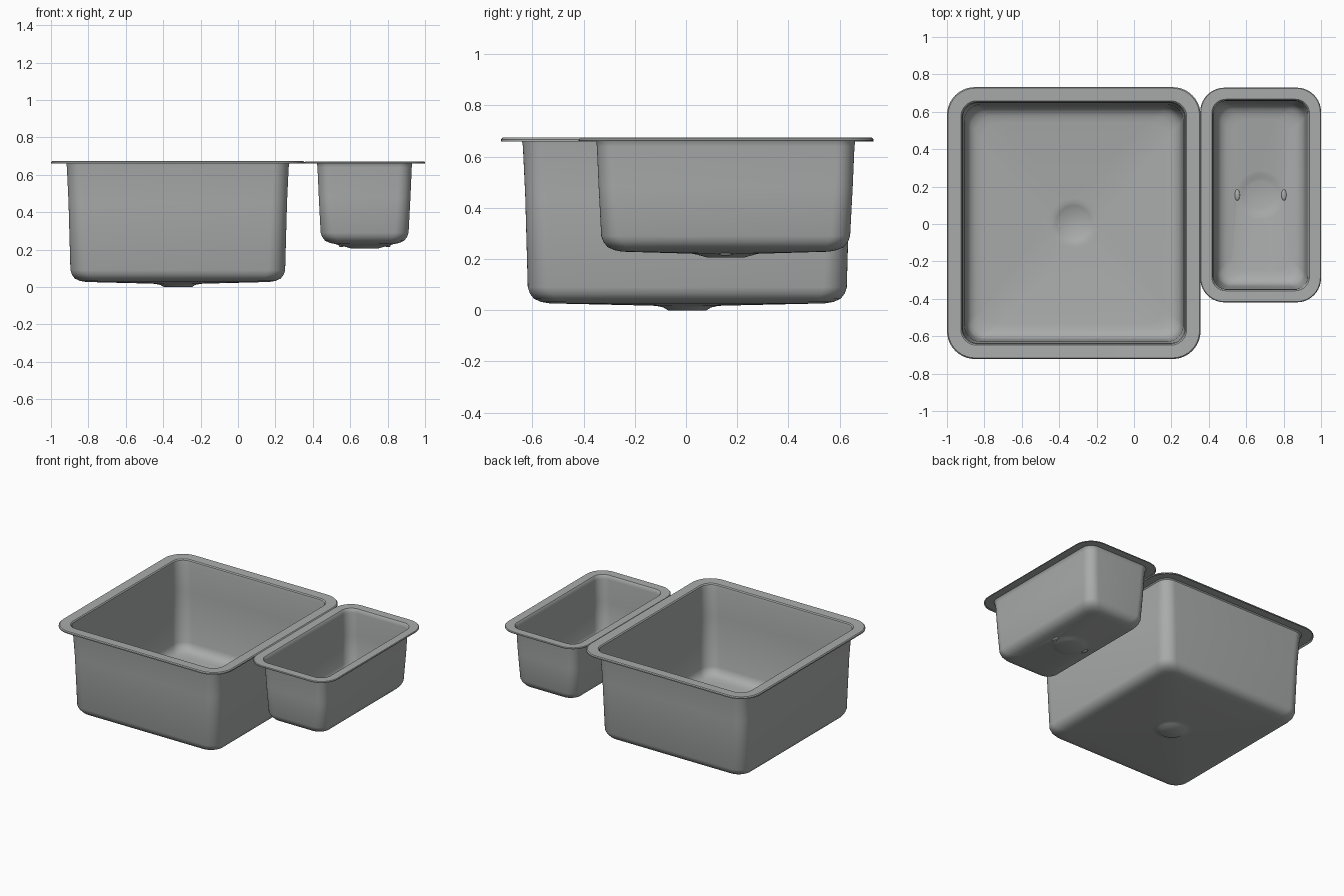
import bpy, bmesh
from math import sin, cos, pi, radians

cube = bpy.data.objects.get("Cube")
if cube:
    bpy.data.objects.remove(cube)

steel = bpy.data.materials.new("brushed_steel_grey")
steel.use_nodes = True
colour = (0.40, 0.41, 0.41, 1)
steel.diffuse_color = colour
steel.node_tree.nodes["Principled BSDF"].inputs["Base Color"].default_value = colour


def finish(bm, name):
    mesh = bpy.data.meshes.new(name)
    bm.to_mesh(mesh)
    bm.free()
    mesh.materials.append(steel)
    obj = bpy.data.objects.new(name, mesh)
    bpy.context.collection.objects.link(obj)
    bpy.ops.object.select_all(action="DESELECT")
    bpy.context.view_layer.objects.active = obj
    obj.select_set(True)
    bpy.ops.object.shade_smooth_by_angle(angle=radians(35))
    return obj


def ring(bm, centre, hx, hy, r, z, steps=10):
    """Rounded rectangle; a circle when r equals both half sizes."""
    verts = []
    for q, (sx, sy) in enumerate([(1, 1), (-1, 1), (-1, -1), (1, -1)]):
        for i in range(steps + 1):
            a = (q + i / steps) * pi / 2
            verts.append(bm.verts.new((centre[0] + sx * (hx - r) + r * cos(a),
                                       centre[1] + sy * (hy - r) + r * sin(a), z)))
    return verts


def basin(name, centre, hx, hy, levels, drain):
    """Loft pressed sheet: levels are (inset, corner radius, z), drain is (radius, z)."""
    bm = bmesh.new()
    rings = [ring(bm, centre, hx - d, hy - d, r, z) for d, r, z in levels]
    rings += [ring(bm, centre, r, r, r, z) for r, z in drain]
    for a, b in zip(rings, rings[1:]):
        n = len(a)
        for i in range(n):
            j = (i + 1) % n
            bm.faces.new((a[i], a[j], b[j], b[i]))
    bm.faces.new(rings[-1])
    bmesh.ops.remove_doubles(bm, verts=bm.verts, dist=1e-5)
    bmesh.ops.dissolve_degenerate(bm, edges=bm.edges, dist=1e-5)
    bmesh.ops.recalc_face_normals(bm, faces=bm.faces)
    # Inside of the bowl faces up
    if sum(f.normal.z * f.calc_area() for f in bm.faces) < 0:
        bmesh.ops.reverse_faces(bm, faces=bm.faces)
    return finish(bm, name)


# Large basin with rim, tapered walls, sloped floor and drain recess
basin("large_basin", (-0.322, 0.005), 0.678, 0.727,
      [(0, 0.15, 0.660), (0, 0.15, 0.668), (0.006, 0.145, 0.674),
       (0.074, 0.085, 0.672), (0.081, 0.08, 0.665), (0.085, 0.08, 0.64),
       (0.094, 0.085, 0.45), (0.104, 0.09, 0.09), (0.112, 0.09, 0.066),
       (0.128, 0.09, 0.045), (0.155, 0.09, 0.033), (0.19, 0.09, 0.027)],
      [(0.135, 0.018), (0.115, 0.016), (0.093, 0.011), (0.075, 0.0)])

# Small basin
basin("small_basin", (0.677, 0.155), 0.323, 0.574,
      [(0, 0.13, 0.661), (0, 0.13, 0.666), (0.004, 0.127, 0.670),
       (0.062, 0.075, 0.669), (0.068, 0.07, 0.662), (0.071, 0.07, 0.64),
       (0.078, 0.07, 0.48), (0.088, 0.075, 0.29), (0.096, 0.075, 0.268),
       (0.112, 0.075, 0.247), (0.14, 0.075, 0.235), (0.17, 0.075, 0.229)],
      [(0.13, 0.221), (0.115, 0.218), (0.093, 0.212), (0.075, 0.207)])

# Small pressed folds either side of the small drain
for side, x in (("left", 1), ("right", -1)):
    bm = bmesh.new()
    bmesh.ops.create_uvsphere(bm, u_segments=12, v_segments=8, radius=1)
    for v in bm.verts:
        v.co = (0.677 + x * 0.125 + v.co.x * 0.014,
                0.155 + v.co.y * 0.03, 0.221 + v.co.z * 0.008)
    finish(bm, "drain_fold_" + side)
